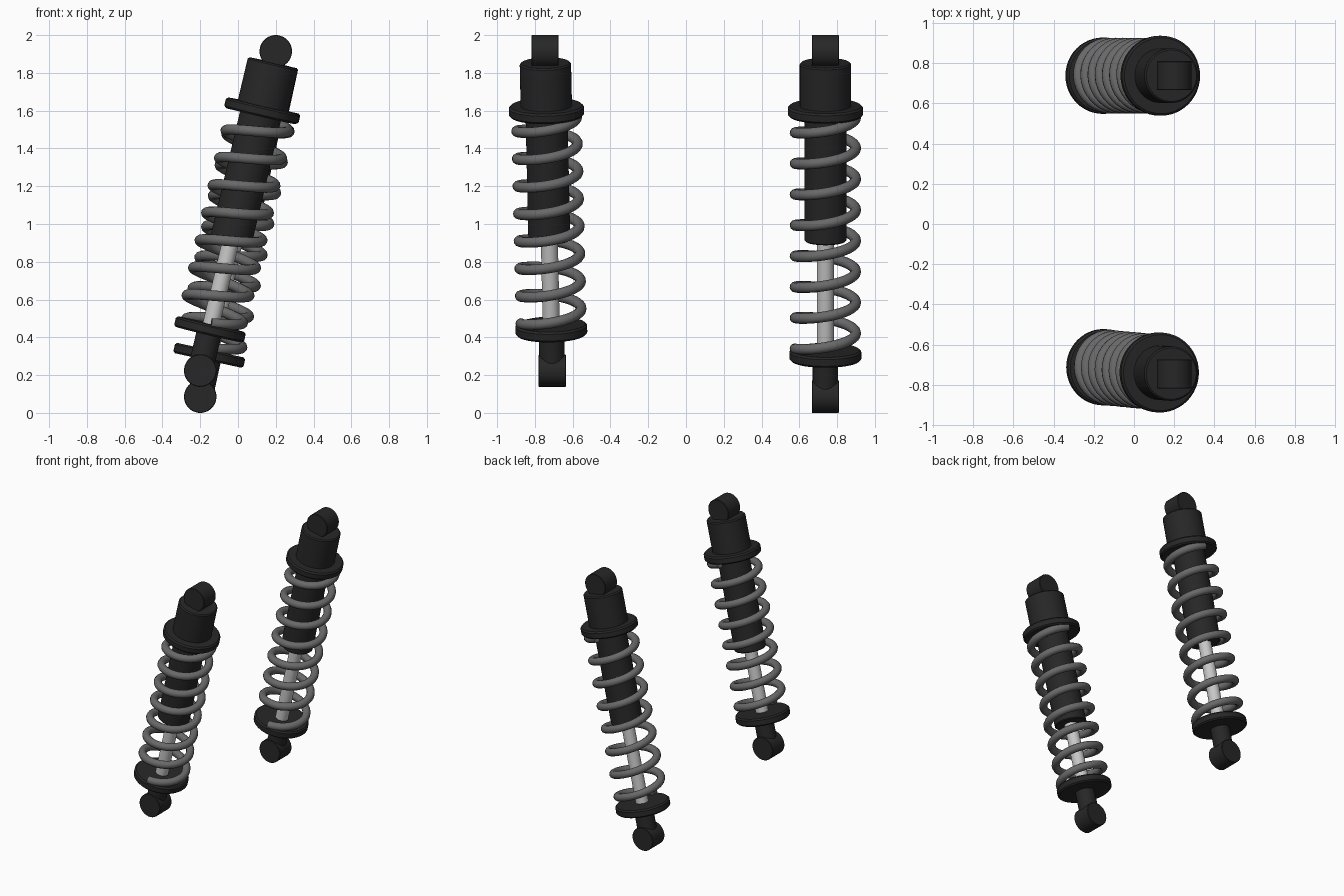
import bpy, bmesh, math
from mathutils import Vector, Matrix

if "Cube" in bpy.data.objects:
    bpy.data.objects.remove(bpy.data.objects["Cube"])

SEG = 48


def material(name, v):
    m = bpy.data.materials.new(name)
    m.diffuse_color = (v, v, v, 1)
    m.use_nodes = True
    m.node_tree.nodes["Principled BSDF"].inputs["Base Color"].default_value = m.diffuse_color
    return m


BLACK = material("black", 0.02)
STEEL = material("spring_grey", 0.14)
CHROME = material("rod_silver", 0.58)


def finish(ob, mat):
    ob.data.materials.clear()
    ob.data.materials.append(mat)
    bpy.ops.object.select_all(action='DESELECT')
    ob.select_set(True)
    bpy.context.view_layer.objects.active = ob
    bpy.ops.object.shade_smooth_by_angle(angle=math.radians(35))


def lathe(name, profile, matrix, mat):
    """Closed solid turned around local z from (radius, height) points."""
    bm = bmesh.new()
    rings = []
    for r, z in profile:
        rings.append([bm.verts.new((r * math.cos(2 * math.pi * i / SEG),
                                    r * math.sin(2 * math.pi * i / SEG), z)) for i in range(SEG)])
    for a, b in zip(rings, rings[1:]):
        for i in range(SEG):
            j = (i + 1) % SEG
            bm.faces.new((a[i], a[j], b[j], b[i]))
    bm.faces.new(rings[0][::-1])
    bm.faces.new(rings[-1])
    me = bpy.data.meshes.new(name)
    bm.to_mesh(me)
    bm.free()
    ob = bpy.data.objects.new(name, me)
    bpy.context.collection.objects.link(ob)
    ob.matrix_world = matrix
    finish(ob, mat)


def drum(name, r, z0, z1, matrix, mat, c=0.006):
    """Cylinder with small chamfered rims."""
    lathe(name, [(r - c, z0), (r, z0 + c), (r, z1 - c), (r - c, z1)], matrix, mat)


def spring(name, z0, z1, matrix, turns=7.5, radius=0.161, wire=0.028):
    """Right-handed coil that starts on the -y side."""
    n = int(turns * 36)
    cu = bpy.data.curves.new(name, 'CURVE')
    cu.dimensions = '3D'
    cu.bevel_depth = wire
    cu.bevel_resolution = 4
    cu.use_fill_caps = True
    sp = cu.splines.new('POLY')
    sp.points.add(n)
    for i in range(n + 1):
        a = -math.pi / 2 + 2 * math.pi * turns * i / n
        sp.points[i].co = (radius * math.cos(a), radius * math.sin(a), z0 + (z1 - z0) * i / n, 1)
    ob = bpy.data.objects.new(name, cu)
    bpy.context.collection.objects.link(ob)
    ob.matrix_world = matrix
    bpy.ops.object.select_all(action='DESELECT')
    ob.select_set(True)
    bpy.context.view_layer.objects.active = ob
    bpy.ops.object.convert(target='MESH')
    finish(bpy.context.view_layer.objects.active, STEEL)


def shock(side, bottom, top):
    bottom, top = Vector(bottom), Vector(top)
    length = (top - bottom).length
    z = (top - bottom).normalized()
    x = Vector((0, 1, 0)).cross(z).normalized()
    y = z.cross(x)
    M = Matrix.Translation(bottom) @ Matrix((x, y, z)).transposed().to_4x4()
    sideways = Matrix.Rotation(math.pi / 2, 4, 'X')

    # mounting eyes, lying along y
    for nm, p in (("lower_eye", bottom), ("upper_eye", top)):
        drum(f"{side}_{nm}", 0.086, -0.072, 0.072, Matrix.Translation(p) @ sideways, BLACK, 0.003)

    # lower end: stem and spring seat
    drum(f"{side}_lower_stem", 0.067, 0.0, 0.22, M, BLACK)
    drum(f"{side}_lower_seat", 0.19, 0.196, 0.252, M, BLACK, 0.01)
    # piston rod
    drum(f"{side}_piston_rod", 0.045, 0.23, length - 0.95, M, CHROME)
    # upper end: damper tube, flange and cap
    drum(f"{side}_damper_tube", 0.111, length - 1.028, length - 0.33, M, BLACK)
    drum(f"{side}_upper_flange", 0.199, length - 0.351, length - 0.296, M, BLACK, 0.01)
    drum(f"{side}_upper_cap", 0.136, length - 0.31, length - 0.063, M, BLACK, 0.008)
    # coil spring between the seats
    spring(f"{side}_coil_spring", 0.26, length - 0.357, M)


shock("front", (-0.2, -0.708, 0.224), (0.2, -0.746, 1.914))
shock("back", (-0.2, 0.738, 0.086), (0.2, 0.738, 1.914))
